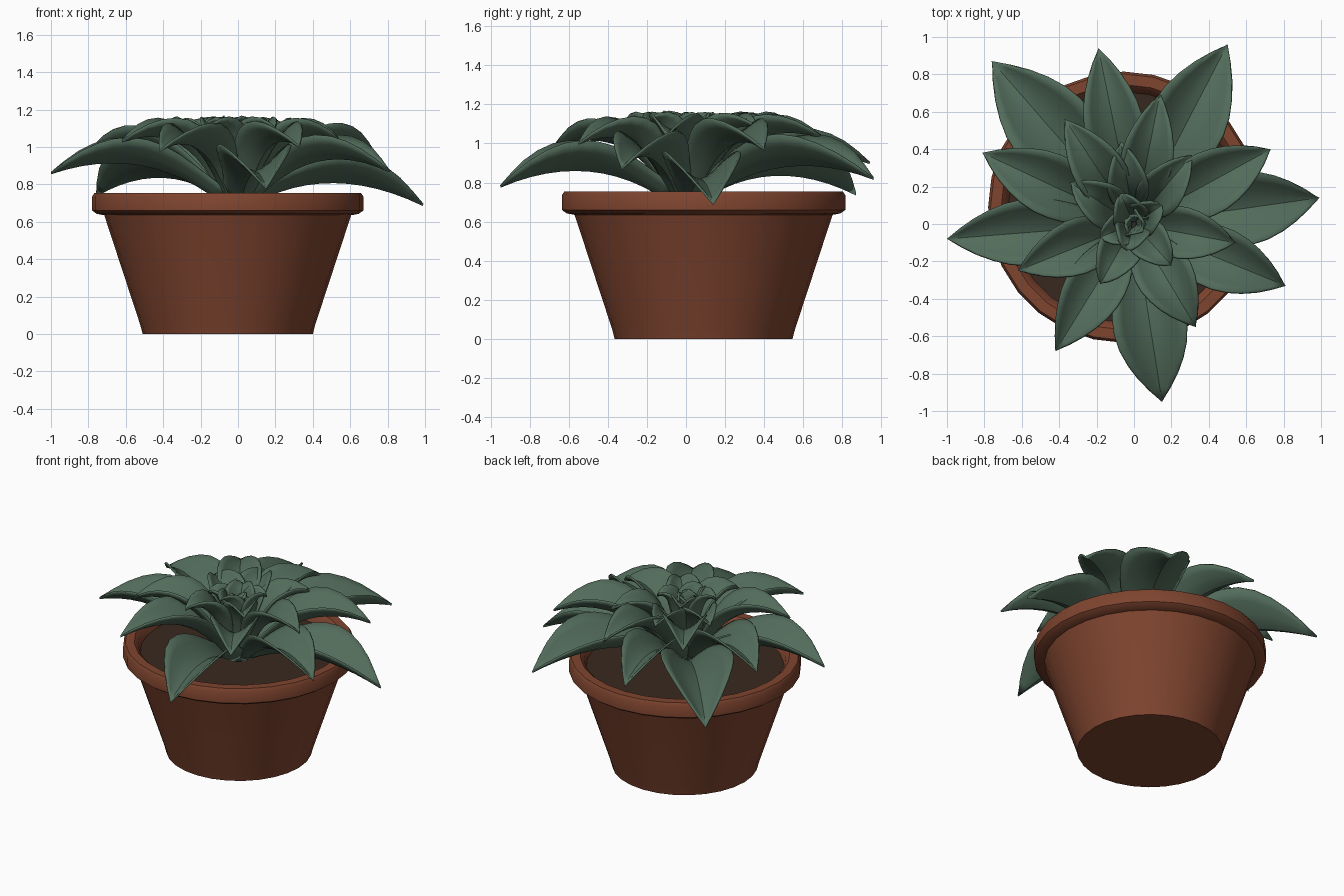
import bpy, bmesh, math
from mathutils import Vector

if "Cube" in bpy.data.objects:
    bpy.data.objects.remove(bpy.data.objects["Cube"])


def material(name, rgb):
    m = bpy.data.materials.new(name)
    m.diffuse_color = (*rgb, 1)
    m.use_nodes = True
    m.node_tree.nodes["Principled BSDF"].inputs["Base Color"].default_value = m.diffuse_color
    return m


def add_object(name, bm, mat, angle=40):
    bmesh.ops.recalc_face_normals(bm, faces=bm.faces)
    me = bpy.data.meshes.new(name)
    bm.to_mesh(me)
    bm.free()
    ob = bpy.data.objects.new(name, me)
    bpy.context.collection.objects.link(ob)
    me.materials.append(mat)
    bpy.ops.object.select_all(action='DESELECT')
    ob.select_set(True)
    bpy.context.view_layer.objects.active = ob
    bpy.ops.object.shade_smooth_by_angle(angle=math.radians(angle))
    return ob


def lathe(name, profile, centre, mat, sides=28):
    bm = bmesh.new()
    rings = []
    for r, z in profile:
        rings.append([bm.verts.new((centre[0] + r * math.cos(2 * math.pi * i / sides),
                                    centre[1] + r * math.sin(2 * math.pi * i / sides), z))
                      for i in range(sides)])
    for a, b in zip(rings, rings[1:]):
        for i in range(sides):
            j = (i + 1) % sides
            bm.faces.new((a[i], a[j], b[j], b[i]))
    bm.faces.new(rings[0])
    bm.faces.new(rings[-1])
    return add_object(name, bm, mat)


def leaf_width(t):
    # narrow root, widest past the middle, straight sided pointed tip
    pts = [(0, .42), (.2, .55), (.4, .87), (.55, 1), (.7, .86), (.85, .48), (1, 0)]
    for (a, u), (b, v) in zip(pts, pts[1:]):
        if t <= b:
            return u + (v - u) * (t - a) / (b - a)
    return 0


def leaf(name, tip, half, mat, rows=12, cols=8):
    tip = Vector(tip)
    out = Vector((tip.x, tip.y, 0))
    length = out.length
    out.normalize()
    side = Vector((-out.y, out.x, 0))
    reach = .5 if length > .8 else .42
    lift = .03 if .87 < tip.z < 1.06 else 0
    p0 = out * min(.08, length * .3) + Vector((0, 0, .70))
    p1 = out * length * reach + Vector((0, 0, .93 + lift + (tip.z - .69) * .6))
    bm = bmesh.new()
    prev = None
    for k in range(rows):
        t = k / rows
        c = p0 * (1 - t) ** 2 + p1 * 2 * t * (1 - t) + tip * t * t
        tangent = ((p1 - p0) * (1 - t) + (tip - p1) * t).normalized()
        normal = tangent.cross(side).normalized()
        w = half * leaf_width(t)
        row = []
        for i in range(cols + 1):
            u = 2 * i / cols - 1
            row.append(bm.verts.new(c + side * u * w + normal * abs(u) ** 1.5 * w * .76))
        if prev:
            for i in range(cols):
                bm.faces.new((prev[i], prev[i + 1], row[i + 1], row[i]))
        prev = row
    end = bm.verts.new(tip)
    for i in range(cols):
        bm.faces.new((prev[i], prev[i + 1], end))
    ob = add_object(name, bm, mat)
    mod = ob.modifiers.new("thickness", 'SOLIDIFY')
    mod.thickness = .012
    mod.offset = 0


clay = material("terracotta", (.21, .058, .028))
earth = material("soil", (.04, .022, .014))
green = material("leaf_green", (.085, .15, .105))

# Pot and soil
CENTRE = (-.055, .09)
lathe("pot", [(.455, 0), (.468, .05), (.66, .635), (.70, .642), (.725, .66), (.725, .735),
              (.712, .755), (.655, .755), (.63, .73), (.61, .66)], CENTRE, clay)
lathe("soil", [(.60, .64), (.622, .685)], CENTRE, earth)

# Leaves: tip x, y, z and half width, from the outside inwards
LEAVES = [
    (.99, .14, .69, .20), (-.76, .87, .74, .23), (.50, .96, .82, .21),
    (.15, -.95, .78, .20), (-1.0, -.08, .86, .18), (.81, -.33, .87, .17),
    (-.19, .94, .90, .16), (-.81, .38, .95, .17), (.73, .40, .97, .17),
    (-.42, -.68, .98, .16), (.33, -.55, 1.0, .155), (-.62, -.25, 1.03, .15),
    (.54, -.10, 1.04, .14), (-.37, .56, 1.05, .14), (.14, .70, 1.03, .14),
    (.31, .37, 1.08, .12), (-.34, .22, 1.08, .12), (-.18, -.32, 1.09, .12),
    (.20, -.22, 1.10, .11), (-.07, .44, 1.09, .11),
    (-.18, -.07, 1.11, .10), (.15, .10, 1.11, .10), (-.04, -.14, 1.12, .10),
    (-.07, .16, 1.11, .10), (.05, -.02, 1.10, .08), (-.03, .03, 1.08, .08),
]
for n, (x, y, z, half) in enumerate(LEAVES, 1):
    leaf(f"leaf_{n:02d}", (x, y, z), half, green)
